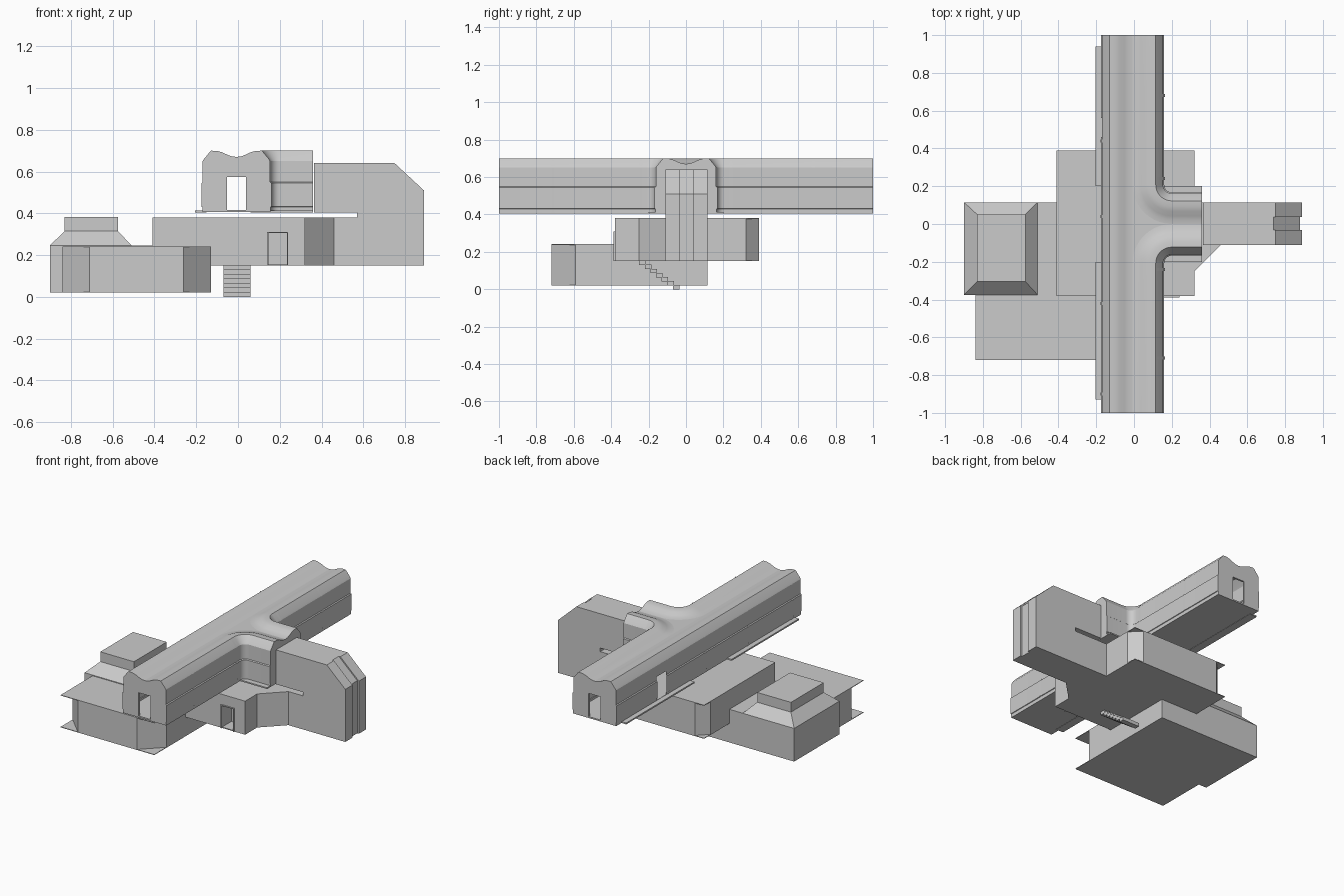
import bpy
import bmesh
from math import cos, sin, pi
from mathutils import Vector

cube = bpy.data.objects.get("Cube")
if cube:
    bpy.data.objects.remove(cube)

grey = bpy.data.materials.new("plain light grey")
grey.use_nodes = True
COLOUR = (0.6, 0.6, 0.6, 1)
grey.diffuse_color = COLOUR
grey.node_tree.nodes["Principled BSDF"].inputs["Base Color"].default_value = COLOUR


def finish(name, bm, smooth=False):
    bmesh.ops.recalc_face_normals(bm, faces=bm.faces)
    mesh = bpy.data.meshes.new(name)
    bm.to_mesh(mesh)
    bm.free()
    mesh.materials.append(grey)
    obj = bpy.data.objects.new(name, mesh)
    bpy.context.collection.objects.link(obj)
    if smooth:
        bpy.ops.object.select_all(action='DESELECT')
        obj.select_set(True)
        bpy.context.view_layer.objects.active = obj
        bpy.ops.object.shade_smooth_by_angle(angle=0.45)
    return obj


def prism(name, points, lo, hi, axis='z'):
    """Extrude a 2D outline along an axis from lo to hi."""
    place = {'z': lambda a, b, c: (a, b, c),
             'y': lambda a, b, c: (a, c, b),
             'x': lambda a, b, c: (c, a, b)}[axis]
    bm = bmesh.new()
    face = bm.faces.new([bm.verts.new(place(a, b, lo)) for a, b in points])
    ext = bmesh.ops.extrude_face_region(bm, geom=[face])
    shift = Vector(place(0, 0, hi - lo))
    for v in ext["geom"]:
        if isinstance(v, bmesh.types.BMVert):
            v.co += shift
    return finish(name, bm)


def rect(x0, x1, y0, y1):
    return [(x0, y0), (x1, y0), (x1, y1), (x0, y1)]


def box(name, x0, x1, y0, y1, z0, z1):
    return prism(name, rect(x0, x1, y0, y1), z0, z1)


def sweep(name, section, path, mirror=False):
    """Sweep (depth, height) points along (x, y, inward x, inward y) stations."""
    bm = bmesh.new()
    rows = [[bm.verts.new((x + d * nx, y + d * ny, z)) for d, z in section]
            for x, y, nx, ny in path]
    for r, s in zip(rows, rows[1:]):
        for i in range(len(section) - 1):
            bm.faces.new((r[i], s[i], s[i + 1], r[i + 1]))
    if mirror:
        for v in bm.verts:
            v.co.y = -v.co.y
    return finish(name, bm, True)


# Gallery cross-section, from the foot of the wall to the roof valley
HALF, CX, FLOOR, DOOR = 0.1675, -0.0075, 0.41, 0.575
LEFT, RIGHT, TIP = CX - HALF, CX + HALF, 0.36
wall = [(0.004, FLOOR), (0.004, 0.43), (0, 0.432), (0, 0.545), (0.006, 0.55), (0.006, DOOR)]
roof = [(0.006, DOOR), (0.006, 0.65), (0.012, 0.66), (0.045, 0.70), (0.075, 0.699),
        (0.1, 0.692), (0.125, 0.68), (0.145, 0.673), (HALF, 0.67)]
section = wall + roof[1:]

# Right half turns through a fillet into the side branch, mirrored front to back
R = 0.04
centre = (RIGHT + R, -HALF - R)
turn = [(cos(a), sin(a)) for a in (pi - pi / 2 * i / 10 for i in range(11))]
path = [(RIGHT, -1, -1, 0)]
path += [(centre[0] + R * c, centre[1] + R * s, c, s) for c, s in turn]
path += [(TIP, -HALF, 0, 1)]
for side, flip in (("front", False), ("back", True)):
    sweep(f"gallery_{side}_right_shell", section, path, flip)

# Flat roof patch where the valleys meet
arc = [(centre[0] + (R + HALF) * c, centre[1] + (R + HALF) * s) for c, s in turn]
patch = arc + [(x, -y) for x, y in reversed(arc[:-1])]
prism("roof_junction", patch, 0.666, 0.67)

# Left half with a side doorway
sweep("gallery_left_roof", roof, [(LEFT, -1, 1, 0), (LEFT, 1, 1, 0)])
for name, y0, y1 in (("front", -1, 0.46), ("back", 0.56, 1)):
    sweep(f"gallery_left_wall_{name}", wall, [(LEFT, y0, 1, 0), (LEFT, y1, 1, 0)])

# End walls with doorways, and the closed branch end
outline = [(d - HALF, z) for d, z in section] + [(HALF - d, z) for d, z in reversed(section[:-1])]
notch = [(0.045, FLOOR), (0.045, DOOR), (-0.045, DOOR), (-0.045, FLOOR)]
doorway = [(a + CX, z) for a, z in outline + notch]
prism("front_end_wall", doorway, -1, -0.988, 'y')
prism("back_end_wall", doorway, 0.988, 1, 'y')
prism("branch_end_wall", outline, TIP - 0.01, TIP, 'x')

# Floors and outer ledges
box("gallery_floor", LEFT + 0.004, RIGHT - 0.004, -1, 1, FLOOR - 0.004, FLOOR + 0.006)
box("branch_floor", 0.06, TIP, -0.2, 0.2, FLOOR - 0.005, FLOOR + 0.004)
for name, y0, y1 in (("front", -0.93, -0.2), ("back", 0.2, 0.94)):
    box(f"{name}_ledge", -0.205, -0.15, y0, y1, 0.404, 0.414)

# Raised ribs between wall panels
rib = [(d - 0.003, z) for d, z in section if d < 0.05]
for x, n, spots in ((LEFT, 1, (-0.9, -0.42, 0.04, 0.44)), (RIGHT, -1, (-0.71, -0.24, 0.24, 0.68))):
    for i, y in enumerate(spots):
        sweep(f"panel_rib_{'left' if n > 0 else 'right'}_{i}", rib,
              [(x, y - 0.008, n, 0), (x, y + 0.008, n, 0)])

# Tower with a sloped shoulder and a recessed centre band
def tower(name, y0, y1, inset):
    prism(name, [(0.365, 0.405), (0.365, 0.64), (0.75 - inset, 0.64), (0.89 - inset, 0.51),
                 (0.89 - inset, 0.15), (0.57, 0.15), (0.57, 0.405)], y0, y1, 'y')

tower("tower_front_slab", -0.11, -0.033, 0)
tower("tower_centre_slab", -0.033, 0.037, 0.012)
tower("tower_back_slab", 0.037, 0.115, 0)

# Middle storey: cut corners between square roof and floor plates
main = prism("middle_storey", [
    (-0.41, -0.38), (0.32, -0.38), (0.32, -0.25), (0.46, -0.11), (0.6, -0.11), (0.6, 0.115),
    (0.32, 0.115), (0.32, 0.32), (0.25, 0.39), (-0.34, 0.39), (-0.41, 0.32)], 0.15, 0.38)
for name, z in (("floor", 0.15), ("roof", 0.376)):
    box(f"middle_{name}_plate", -0.41, 0.32, -0.38, 0.39, z, z + 0.004)
cutter = box("doorway_cutter", 0.145, 0.235, -0.5, -0.28, 0.156, 0.305)
cutter.hide_render = True
cutter.hide_set(True)
cut = main.modifiers.new("doorway", 'BOOLEAN')
cut.object = cutter
cut.operation = 'DIFFERENCE'
cut.solver = 'EXACT'
for name, x in (("left", 0.235), ("right", 0.14)):
    box(f"door_jamb_{name}", x, x + 0.005, -0.388, -0.375, 0.15, 0.31)
box("door_lintel", 0.14, 0.24, -0.388, -0.375, 0.305, 0.31)

# Lower storey: front room with cut corners, rear room with a hipped roof
prism("lower_front_room", [(-0.84, -0.37), (-0.84, -0.59), (-0.71, -0.72), (-0.26, -0.72),
                           (-0.13, -0.59), (-0.13, -0.37)], 0.02, 0.24)
for name, z in (("floor", 0.02), ("roof", 0.238)):
    box(f"lower_front_{name}_plate", -0.84, -0.13, -0.72, -0.37, z, z + 0.004)
box("lower_rear_room", -0.9, -0.13, -0.375, 0.115, 0.02, 0.247)

bm = bmesh.new()
base, top = ([bm.verts.new((x, y, z)) for x, y in rect(*r)] for r, z in
             (((-0.9, -0.51, -0.375, 0.115), 0.247), ((-0.83, -0.575, -0.305, 0.05), 0.315)))
for i in range(4):
    j = (i + 1) % 4
    bm.faces.new((base[i], base[j], top[j], top[i]))
bm.faces.new(top)
finish("hipped_roof", bm)
box("roof_box", -0.83, -0.575, -0.305, 0.05, 0.31, 0.382)

# Stair below the middle storey
STEPS = 7
for i in range(STEPS):
    y = -0.25 + 0.21 * i / STEPS
    z = 0.15 * (1 - (i + 1) / STEPS)
    box(f"stair_step_{i}", -0.07, 0.06, y, y + 0.035, z, z + 0.024)
